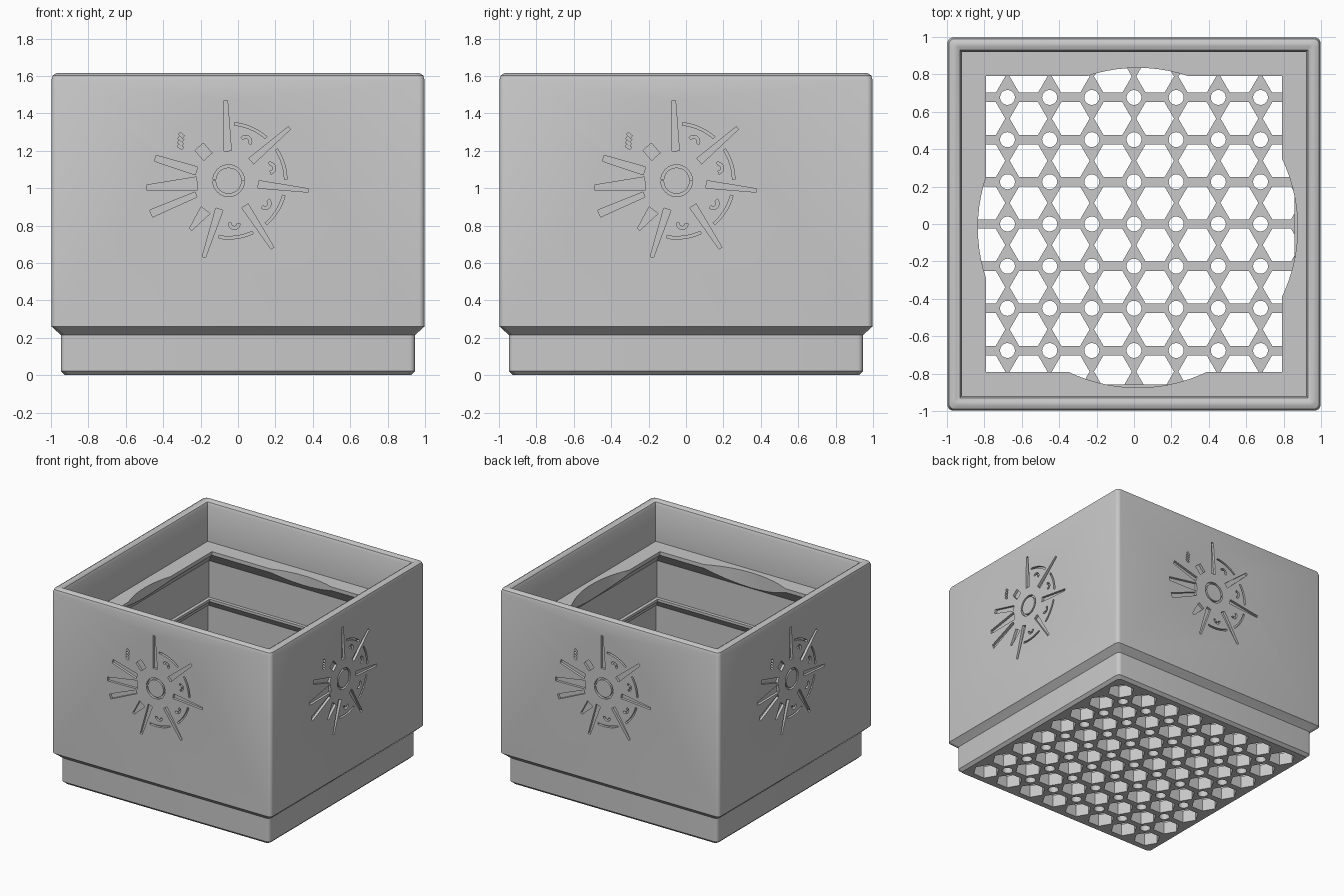
import bpy, bmesh, math
from mathutils import Matrix, Vector

cube = bpy.data.objects.get("Cube")
if cube:
    bpy.data.objects.remove(cube, do_unlink=True)

grey = bpy.data.materials.new("matte grey")
grey.use_nodes = True
grey.diffuse_color = (0.58, 0.58, 0.58, 1)
grey.node_tree.nodes["Principled BSDF"].inputs["Base Color"].default_value = (0.58, 0.58, 0.58, 1)


def make_object(name, bm):
    bmesh.ops.remove_doubles(bm, verts=bm.verts, dist=1e-5)
    bmesh.ops.recalc_face_normals(bm, faces=bm.faces)
    mesh = bpy.data.meshes.new(name)
    bm.to_mesh(mesh)
    bm.free()
    mesh.materials.append(grey)
    obj = bpy.data.objects.new(name, mesh)
    bpy.context.collection.objects.link(obj)
    return obj


def square_ring(bm, half, z, radius, seg=5):
    """Loop of vertices round a square with rounded corners."""
    ring = []
    for corner in range(4):
        mid = math.radians(45 + 90 * corner)
        c = Vector((math.cos(mid), math.sin(mid))) * (half - radius) * math.sqrt(2)
        for i in range(seg + 1):
            a = math.radians(90 * corner + 90 * i / seg)
            ring.append(bm.verts.new((c.x + radius * math.cos(a), c.y + radius * math.sin(a), z)))
    return ring


def prism(bm, points, low, high, matrix=Matrix()):
    """Closed prism over a 2D outline."""
    rings = [[bm.verts.new(matrix @ Vector((x, y, h))) for x, y in points] for h in (low, high)]
    n = len(points)
    bm.faces.new(rings[0][::-1])
    bm.faces.new(rings[1])
    for i in range(n):
        j = (i + 1) % n
        bm.faces.new((rings[0][i], rings[0][j], rings[1][j], rings[1][i]))


def circle(x, y, r, n):
    return [(x + r * math.cos(2 * math.pi * i / n), y + r * math.sin(2 * math.pi * i / n)) for i in range(n)]


def cut(target, cutter):
    """Subtract the cutter and bake the result."""
    cutter.hide_render = True
    mod = target.modifiers.new("cut", 'BOOLEAN')
    mod.operation = 'DIFFERENCE'
    mod.solver = 'EXACT'
    mod.object = cutter
    deps = bpy.context.evaluated_depsgraph_get()
    baked = bpy.data.meshes.new_from_object(target.evaluated_get(deps))
    target.modifiers.clear()
    target.data = baked
    bpy.data.objects.remove(cutter, do_unlink=True)


# Box: half width, height and corner radius, from the base over the rim to the inner floor
profile = [
    (0.925, 0, 0.03), (0.947, 0.022, 0.03), (0.947, 0.215, 0.03),
    (0.997, 0.26, 0.03), (0.997, 1.58, 0.03), (0.99, 1.603, 0.03), (0.97, 1.615, 0.03),
    (0.95, 1.615, 0.015), (0.93, 1.603, 0), (0.92, 1.58, 0),
    (0.92, 1.285, 0), (0.79, 1.285, 0), (0.79, 1.255, 0), (0.885, 1.15, 0),
    (0.885, 0.85, 0), (0.858, 0.85, 0), (0.858, 0.83, 0), (0.905, 0.77, 0),
    (0.905, 0.1, 0),
]
bm = bmesh.new()
rings = [square_ring(bm, *p) for p in profile]
count = len(rings[0])
for a, b in zip(rings, rings[1:]):
    for i in range(count):
        j = (i + 1) % count
        bm.faces.new((a[i], a[j], b[j], b[i]))
bm.faces.new(rings[0][::-1])
bm.faces.new(rings[-1])
bmesh.ops.dissolve_degenerate(bm, dist=1e-5, edges=bm.edges)
box = make_object("box", bm)

# Round opening through the upper ledge
bm = bmesh.new()
prism(bm, circle(0.02, -0.02, 0.855, 96), 0.95, 1.4)
cut(box, make_object("ledge_cutter", bm))

# Floor lattice: hexagonal holes with round holes between them
pitch = 0.2255
bm = bmesh.new()
for i in range(8):
    for j in range(8):
        prism(bm, circle((i - 3.5) * pitch, (j - 3.5) * pitch, 0.101, 6), -0.1, 0.2)
for i in range(7):
    for j in range(7):
        prism(bm, circle((i - 3) * pitch, (j - 3) * pitch, 0.04, 20), -0.1, 0.2)
cut(box, make_object("floor_cutter", bm))


# Engraved sun ornament, the same on each wall
def arc_band(inner, outer, start, end, n=16):
    angles = [math.radians(start + (end - start) * i / n) for i in range(n + 1)]
    return ([(outer * math.cos(a), outer * math.sin(a)) for a in angles]
            + [(inner * math.cos(a), inner * math.sin(a)) for a in reversed(angles)])


def ray(angle, start, end, wide, narrow):
    a = math.radians(angle)
    d, s = Vector((math.cos(a), math.sin(a))), Vector((-math.sin(a), math.cos(a)))
    return [tuple(d * r + s * w) for r, w in
            ((start, -wide), (end, -narrow), (end, narrow), (start, wide))]


ray_angles = [92, 41, -7, -57, -108]
shapes = [ray(a, 0.16, 0.43, 0.02, 0.009) for a in ray_angles]
for a, b in zip(ray_angles[1:], ray_angles):
    middle = (a + b) / 2
    shapes.append(arc_band(0.298, 0.312, a + 8, b - 8))
    shapes.append([(x + 0.23 * math.cos(math.radians(middle)), y + 0.23 * math.sin(math.radians(middle)))
                   for x, y in arc_band(0.016, 0.032, middle - 100, middle + 80)])
# Long tapered rays on the other side
shapes += [ray(185, 0.17, 0.44, 0.035, 0.015), ray(203, 0.19, 0.45, 0.014, 0.02),
           ray(163, 0.18, 0.41, 0.022, 0.016), ray(232, 0.2, 0.33, 0.03, 0.008),
           ray(131, 0.17, 0.24, 0.03, 0.03)]
for k in range(4):
    shapes.append(ray(145 - 3 * k, 0.3 + 0.012 * k, 0.33 + 0.012 * k, 0.008, 0.008))

bm = bmesh.new()
for side in range(4):
    place = (Matrix.Rotation(side * math.pi / 2, 4, 'Z') @ Matrix.Translation((-0.05, -0.997, 1.04))
             @ Matrix.Rotation(math.pi / 2, 4, 'X'))
    for shape in shapes:
        prism(bm, shape, -0.02, 0.03, place)
    # Hub ring, as two half bands
    for start in (0, 182):
        prism(bm, arc_band(0.07, 0.085, start, start + 176), -0.02, 0.03, place)
cut(box, make_object("ornament_cutter", bm))

# Smooth the rounded corners and keep the hard edges
bpy.ops.object.select_all(action='DESELECT')
box.select_set(True)
bpy.context.view_layer.objects.active = box
bpy.ops.object.shade_smooth_by_angle(angle=math.radians(32))
